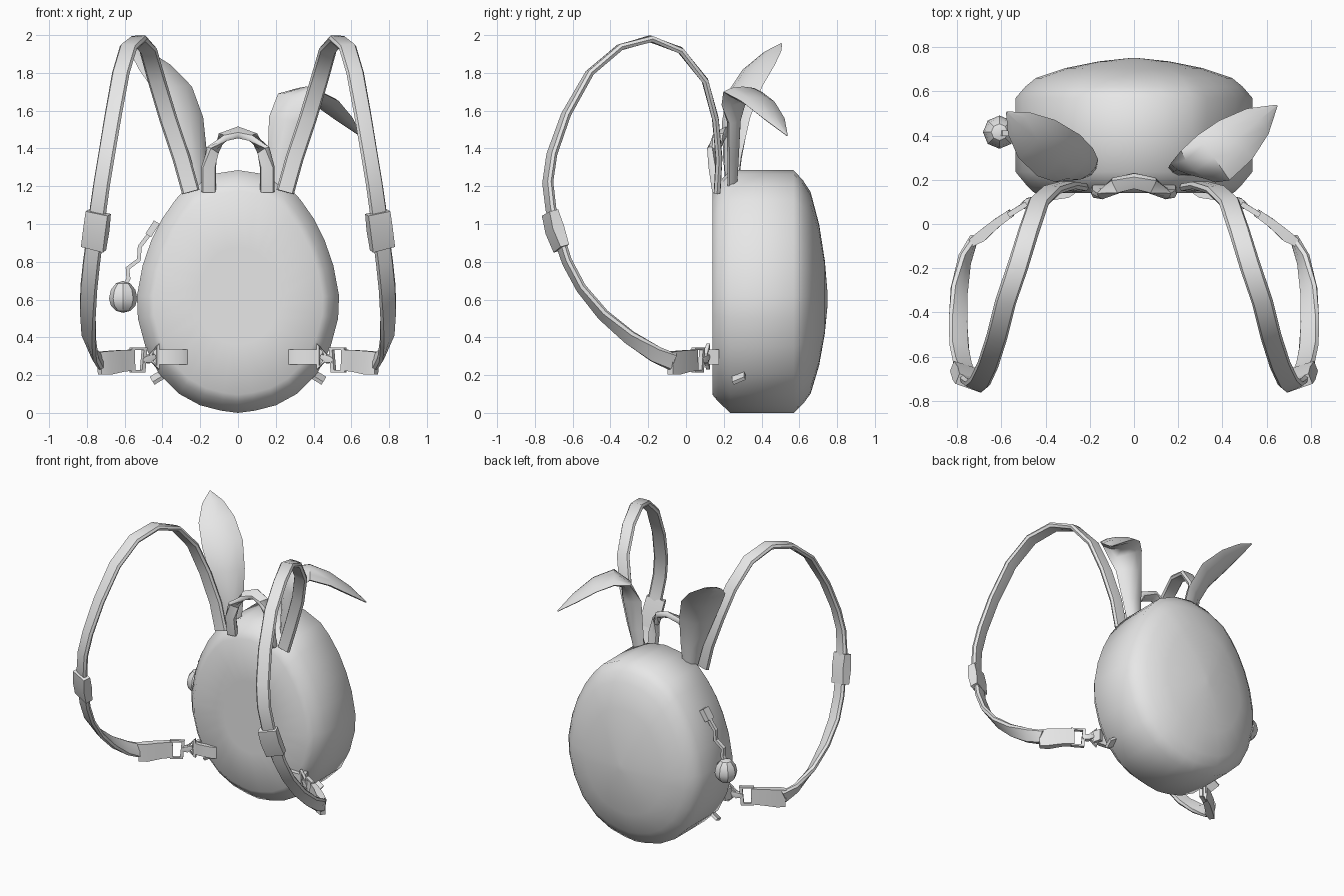
import bpy, bmesh, math
from mathutils import Vector

grey = bpy.data.materials.new("grey_fabric")
grey.diffuse_color = (0.8, 0.8, 0.8, 1)

FLAT = [(1, 0), (.8, .9), (0, 1), (-.8, .9), (-1, 0), (-.8, -.9), (0, -1), (.8, -.9)]
BOX = [(1, 1), (-1, 1), (-1, -1), (1, -1)]
LENS = [(1, 0), (.6, .7), (0, 1), (-.6, .7), (-1, 0), (-.6, -.5), (0, -.7), (.6, -.5)]


def finish(name, bm, angle=50):
    bmesh.ops.recalc_face_normals(bm, faces=bm.faces)
    me = bpy.data.meshes.new(name)
    bm.to_mesh(me)
    bm.free()
    me.materials.append(grey)
    ob = bpy.data.objects.new(name, me)
    bpy.context.collection.objects.link(ob)
    bpy.ops.object.select_all(action='DESELECT')
    ob.select_set(True)
    bpy.context.view_layer.objects.active = ob
    bpy.ops.object.shade_smooth_by_angle(angle=math.radians(angle))
    return ob


def loft(name, rings, closed=False, angle=50):
    """Skin a list of equal-length point rings."""
    bm = bmesh.new()
    vs = [[bm.verts.new(p) for p in r] for r in rings]
    n = len(vs[0])
    pairs = list(zip(vs, vs[1:])) + ([(vs[-1], vs[0])] if closed else [])
    for a, b in pairs:
        for i in range(n):
            bm.faces.new((a[i], a[(i + 1) % n], b[(i + 1) % n], b[i]))
    if not closed:
        bm.faces.new(vs[0])
        bm.faces.new(vs[-1])
    return finish(name, bm, angle)


def sweep(name, pts, wide, thick, side, section=FLAT, s=1, closed=False, angle=50):
    """Sweep a section; wide, thick and side may be one value or one per point."""
    n = len(pts)
    wide = wide if isinstance(wide, list) else [wide] * n
    thick = thick if isinstance(thick, list) else [thick] * n
    side = side if isinstance(side, list) else [side] * n
    P = [Vector(p) for p in pts]
    rings = []
    for i in range(n):
        if closed:
            t = (P[(i + 1) % n] - P[i - 1]).normalized()
        else:
            t = (P[min(i + 1, n - 1)] - P[max(i - 1, 0)]).normalized()
        w = Vector(side[i])
        w = (w - t * w.dot(t)).normalized()
        d = t.cross(w)
        ring = [P[i] + w * (u * wide[i] / 2) + d * (v * thick[i] / 2) for u, v in section]
        rings.append([(s * q.x, q.y, q.z) for q in ring])
    return loft(name, rings, closed, angle)


# Egg-shaped bag body: outline rings stacked from the flat panel to the domed side
half = [(.09, .012), (.2, .04), (.31, .1), (.42, .21), (.49, .35), (.53, .5), (.535, .62),
        (.505, .78), (.46, .91), (.4, 1.03), (.33, 1.13), (.26, 1.205), (.13, 1.265)]
outline = [(0, .0)] + half + [(0, 1.285)] + [(-x, z) for x, z in reversed(half)]
levels = [(.14, .4), (.14, .84), (.17, .9), (.235, 1), (.4, 1), (.57, 1), (.62, .92), (.66, .83),
          (.705, .58), (.735, .3), (.75, .04)]
loft("bag_body", [[(x * k, y, .6 + (z - .6) * k) for x, z in outline] for y, k in levels], angle=60)

# Carry handle arch
arch = [(-.155, .16, 1.17), (-.155, .14, 1.3), (-.135, .145, 1.39), (-.08, .175, 1.46), (0, .195, 1.485),
        (.08, .175, 1.46), (.135, .145, 1.39), (.155, .14, 1.3), (.155, .16, 1.17)]
arch_side = [(1, .1, 0), (1, .1, 0), (.8, .6, .5), (.3, 1, .6), (0, 1, .6),
             (.3, -1, -.6), (.8, -.6, -.5), (1, -.1, 0), (1, -.1, 0)]
# keep the ribbon direction consistent across the arch
arch_side = [tuple(-c for c in v) if i > 4 else v for i, v in enumerate(arch_side)]
sweep("carry_handle", arch, .078, .04, arch_side)

# Upright ear and folded ear
sweep("upright_ear",
      [(-.2, .24, 1.17), (-.22, .245, 1.35), (-.27, .265, 1.55), (-.34, .31, 1.71),
       (-.44, .385, 1.83), (-.52, .455, 1.91), (-.575, .505, 1.955)],
      [.09, .15, .23, .27, .24, .14, .01], [.06, .08, .09, .08, .06, .04, .01], (.75, .6, 0), LENS)
sweep("folded_ear",
      [(.2, .24, 1.17), (.225, .245, 1.35), (.255, .25, 1.55), (.29, .26, 1.66), (.36, .3, 1.7),
       (.46, .38, 1.65), (.56, .465, 1.56), (.645, .535, 1.47)],
      [.09, .14, .19, .22, .25, .23, .15, .01], [.06, .07, .08, .08, .08, .07, .05, .01],
      [(.9, -.2, 0)] * 3 + [(.8, -.5, 0)] + [(.65, -.75, 0)] * 4, LENS)

# Shoulder strap paths
strap = [(.25, .165, 1.17), (.3, .175, 1.35), (.37, .155, 1.56), (.43, .1, 1.76), (.475, -.03, 1.92),
         (.525, -.19, 1.98), (.58, -.35, 1.935), (.62, -.51, 1.8), (.66, -.635, 1.58),
         (.695, -.71, 1.37), (.72, -.732, 1.22), (.74, -.715, 1.08), (.755, -.68, .95),
         (.775, -.63, .8), (.79, -.555, .66), (.795, -.44, .52), (.79, -.3, .4), (.765, -.16, .31),
         (.725, -.07, .27)]
strap_side = [(1, 0, 0)] * 6 + [(1, .1, 0), (1, .2, 0), (1, .3, 0), (1, .38, 0), (1, .4, 0), (1, .4, 0),
              (1, .4, 0), (1, .35, .1), (1, .3, .2), (.9, .3, .4), (.7, .3, .6), (.4, .3, .9), (.1, .1, 1)]

for s, tag in ((1, "right"), (-1, "left")):
    sweep(tag + "_shoulder_strap", strap, .095, .036, strap_side, s=s)
    # Sliding adjuster around the strap
    sweep(tag + "_strap_adjuster", [(.74, -.72, 1.06), (.75, -.695, .97), (.765, -.66, .87)],
          .125, [.05, .065, .05], (1, .4, 0), BOX, s, angle=30)
    # Folded strap end leading to the clip
    sweep(tag + "_strap_end", [(.735, -.085, .262), (.69, -.055, .265), (.62, .005, .275), (.555, .05, .28)],
          [.12, .125, .115, .11], [.035, .05, .04, .035], (0, 0, 1), BOX, s, angle=30)
    # Rectangular clip frame
    sweep(tag + "_clip_frame", [(.56, .045, .22), (.56, .045, .34), (.495, .085, .34), (.505, .08, .22)],
          .024, .024, (.53, .85, 0), BOX, s, True, 30)
    # Swivel hook
    sweep(tag + "_swivel_hook", [(.505, .08, .28), (.475, .1, .285), (.44, .115, .3)],
          [.03, .05, .025], [.03, .04, .025], (0, 0, 1), FLAT, s)
    # Triangular ring on the body loop
    sweep(tag + "_triangle_ring", [(.475, .1, .295), (.425, .115, .36), (.425, .115, .235)],
          .02, .02, (.3, .95, 0), BOX, s, True, 30)
    # Fabric loop stitched to the panel
    sweep(tag + "_fabric_loop", [(.275, .15, .295), (.3, .133, .295), (.39, .12, .295), (.435, .125, .295),
                                 (.42, .17, .295)],
          .08, .03, (0, 0, 1), BOX, s, angle=30)
    # Small side tag near the base
    sweep(tag + "_side_tag", [(.39, .28, .21), (.455, .28, .17)],
          .07, .02, (.3, 1, .4), BOX, s, angle=30)

# Zip pull: tab, zigzag cord and bobble
sweep("zip_tab", [(-.43, .41, 1.01), (-.475, .41, .94)], .06, .035, (0, 1, 0), BOX, angle=30)
sweep("zip_cord", [(-.46, .41, .96), (-.52, .41, .88), (-.525, .41, .81), (-.585, .41, .765),
                   (-.58, .41, .71), (-.605, .41, .66)], .026, .022, (0, 1, 0), BOX, angle=30)
bm = bmesh.new()
bmesh.ops.create_uvsphere(bm, u_segments=8, v_segments=6, radius=.075)
for v in bm.verts:
    if v.co.z > .03:
        v.co.z *= 1.25
    v.co += Vector((-.608, .415, .605))
finish("zip_bobble", bm, 30)
